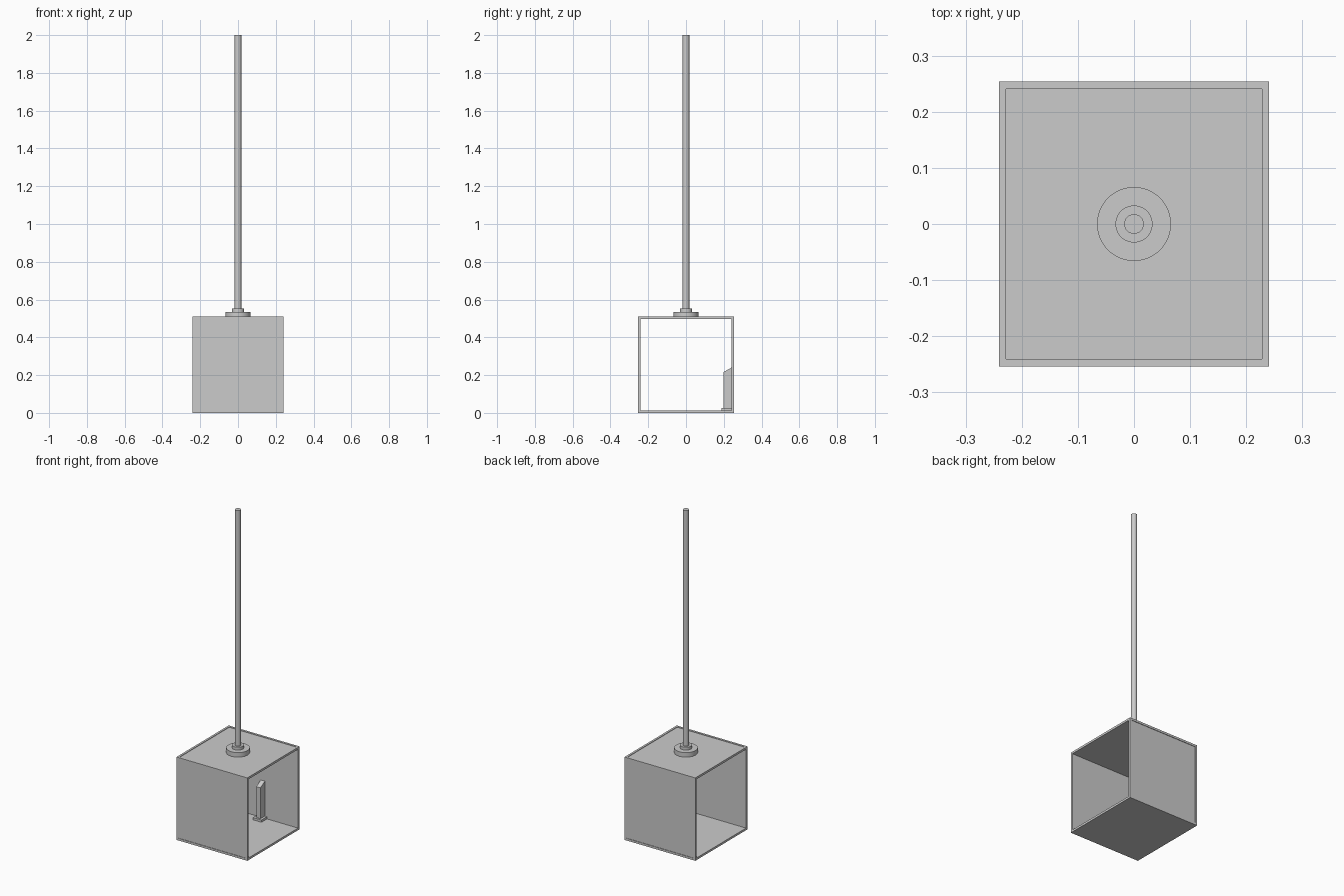
import bpy, bmesh

if "Cube" in bpy.data.objects:
    bpy.data.objects.remove(bpy.data.objects["Cube"])

HX, HY, H, T = 0.241, 0.254, 0.51, 0.013   # lantern half sizes, height, bar thickness
REC = 0.003                                # panel recess inside the frame


def finish(name, bm):
    bmesh.ops.recalc_face_normals(bm, faces=bm.faces)
    me = bpy.data.meshes.new(name)
    bm.to_mesh(me)
    bm.free()
    ob = bpy.data.objects.new(name, me)
    bpy.context.collection.objects.link(ob)
    return ob


def add_box(bm, lo, hi):
    vs = bmesh.ops.create_cube(bm, size=1)["verts"]
    for v in vs:
        for i in range(3):
            v.co[i] = hi[i] if v.co[i] > 0 else lo[i]


def box(name, lo, hi):
    bm = bmesh.new()
    add_box(bm, lo, hi)
    return finish(name, bm)


def cylinder(name, r, z0, z1):
    bpy.ops.mesh.primitive_cylinder_add(vertices=48, radius=r, depth=z1 - z0,
                                        location=(0, 0, (z0 + z1) / 2))
    bpy.context.object.name = name
    bpy.ops.object.shade_smooth_by_angle()


# Frame: twelve square bars
bm = bmesh.new()
ix, iy = HX - T, HY - T
for sx in (-1, 1):
    x = sorted((sx * HX, sx * ix))
    for sy in (-1, 1):
        y = sorted((sy * HY, sy * iy))
        add_box(bm, (x[0], y[0], 0), (x[1], y[1], H))
    for z in (0, H - T):
        add_box(bm, (x[0], -iy, z), (x[1], iy, z + T))
for sy in (-1, 1):
    y = sorted((sy * HY, sy * iy))
    for z in (0, H - T):
        add_box(bm, (-ix, y[0], z), (ix, y[1], z + T))
finish("frame", bm)

# Panels on front, back, top and bottom; the two x sides stay open
box("front_panel", (-ix, -HY + REC, T), (ix, -iy, H - T))
box("back_panel", (-ix, iy, T), (ix, HY - REC, H - T))
box("top_panel", (-ix, -iy, H - T), (ix, iy, H - REC))
box("bottom_panel", (-ix, -iy, 0), (ix, iy, T - 0.001))

# Lamp holder with slanted top, standing against the back panel
box("holder_base", (-0.029, 0.187, T - 0.001), (0.029, iy, 0.026))
bm = bmesh.new()
profile = [(0.198, 0.026), (iy, 0.026), (iy, 0.24), (0.198, 0.216)]
face = bm.faces.new([bm.verts.new((-0.014, y, z)) for y, z in profile])
ext = bmesh.ops.extrude_face_region(bm, geom=[face])["geom"]
for v in ext:
    if isinstance(v, bmesh.types.BMVert):
        v.co.x = 0.014
finish("lamp_holder", bm)

# Ceiling suspension
cylinder("mount_plate", 0.066, H - REC, 0.535)
cylinder("mount_collar", 0.033, 0.535, 0.553)
cylinder("hanging_rod", 0.0175, 0.553, 2.0)
